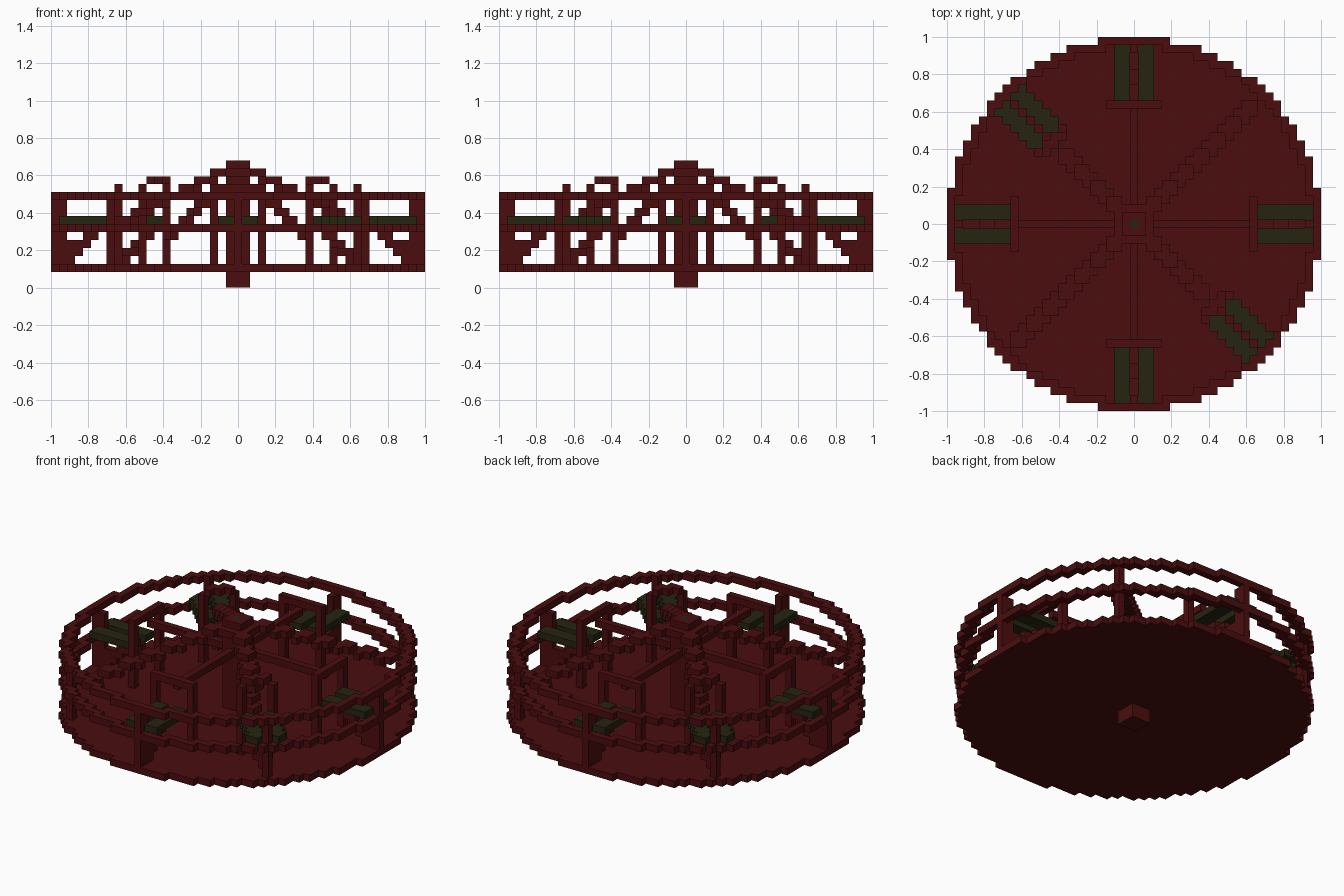
import bpy
import math

cube = bpy.data.objects.get("Cube")
if cube:
    bpy.data.objects.remove(cube, do_unlink=True)

UNIT = 2 / 47          # edge of one block
RADIUS = 23            # blocks from the centre to the rim
used = set()           # blocks already taken by a part


def material(name, colour):
    mat = bpy.data.materials.new(name)
    mat.use_nodes = True
    mat.diffuse_color = colour
    mat.node_tree.nodes["Principled BSDF"].inputs["Base Color"].default_value = colour
    return mat


red = material("dark red", (0.07, 0.004, 0.0045, 1))
olive = material("dark olive", (0.019, 0.017, 0.005, 1))

AXES = [(1, 0, 0), (0, 1, 0), (0, 0, 1)]


def blocks(name, cells, mat):
    """Make one mesh of unit blocks, keeping only the outside faces."""
    cells = set(cells) - used
    used.update(cells)
    verts, faces = {}, []
    for cell in cells:
        for a in range(3):
            for side in (0, 1):
                step = 1 if side else -1
                near = tuple(c + step * d for c, d in zip(cell, AXES[a]))
                if near in cells:
                    continue
                ring = [(0, 0), (1, 0), (1, 1), (0, 1)]
                if not side:
                    ring.reverse()
                face = []
                for u, v in ring:
                    p = list(cell)
                    p[a] += side
                    p[(a + 1) % 3] += u
                    p[(a + 2) % 3] += v
                    face.append(verts.setdefault(tuple(p), len(verts)))
                faces.append(face)
    mesh = bpy.data.meshes.new(name)
    points = [((x - 0.5) * UNIT, (y - 0.5) * UNIT, z * UNIT) for x, y, z in verts]
    mesh.from_pydata(points, [], faces)
    mesh.materials.append(mat)
    obj = bpy.data.objects.new(name, mesh)
    bpy.context.collection.objects.link(obj)


def box(xs, ys, zs):
    return [(x, y, z) for x in xs for y in ys for z in zs]


def turn(cells, times):
    """Quarter turns about the centre."""
    for _ in range(times):
        cells = [(-y, x, z) for x, y, z in cells]
    return cells


def both(cells):
    """Mirror across the diagonal."""
    return cells + [(y, x, z) for x, y, z in cells]


span = range(-RADIUS, RADIUS + 1)
disc = [(x, y) for x in span for y in span if x * x + y * y <= 550]
rim = [(x, y) for x, y in disc if x * x + y * y >= 500]

# Floor and the two rails
blocks("floor", [(x, y, 2) for x, y in disc], red)
blocks("lower_rail", [(x, y, 7) for x, y in rim], red)
blocks("upper_rail", [(x, y, 11) for x, y in rim], red)

# Central hub
blocks("hub_cap_centre", [(0, 0, 15)], olive)
middle = range(-1, 2)
blocks("hub", box(middle, middle, range(16))
       + box(range(-2, 3), range(-2, 3), [14]), red)

# Straight sides: post, bench, back frame, bracket and beam
post = box([22, 23], [0], range(3, 11))
bench = box(range(16, 23), [-2, -1, 1, 2], [8])
frame = box([15], [-3, 3], range(3, 12)) + box([15], range(-3, 4), [12])
bracket = (box([16, 17], [0], [7]) + box([18, 19], [0], [6])
           + box([19, 20, 21], [0], [5]) + box([20, 21], [0], [4])
           + [(21, 0, 3)])
beam = box(range(2, 15), [0], [11])
for n, side in enumerate(("left", "back", "right", "front")):
    blocks(side + "_rim_post", turn(post, n), red)
    blocks(side + "_bench", turn(bench, n), olive)
    blocks(side + "_bench_frame", turn(frame, n), red)
    blocks(side + "_bracket", turn(bracket, n), red)
    blocks(side + "_beam", turn(beam, n), red)


def stair(first, last, level):
    cells = []
    for i in range(first, last + 1):
        cells += [(i, i, level(i)), (i - 1, i, level(i)), (i, i - 1, level(i))]
    return cells


# Diagonals: stepped roof arms, posts, and benches on two of them
corner_post = [(16, 16, z) for z in range(3, 11)]
long_arm = stair(2, 15, lambda i: 15 - i // 2)
short_arm = (stair(2, 9, lambda i: 15 - i // 2)
             + stair(5, 9, lambda i: 15 - i))
corner_bench = [(x, y, 8) for x in range(8, 20) for y in range(8, 20)
                if 22 <= x + y <= 32 and 1 <= abs(x - y) <= 3]
corner_frame = both(box([12], [9], range(3, 13))
                    + [(11, 9, 13), (11, 10, 13), (10, 10, 13)])
corner_bracket = [(i, i, 18 - i - k) for i in range(11, 15) for k in (0, 1)]
corner_bracket += both([(i, i - 1, 18 - i) for i in range(12, 15)])
for n, side in enumerate(("back_left", "back_right", "front_right", "front_left")):
    blocks(side + "_rim_post", turn(corner_post, n), red)
    if n % 2:
        blocks(side + "_bench", turn(corner_bench, n), olive)
        blocks(side + "_bench_frame", turn(corner_frame, n), red)
        blocks(side + "_bracket", turn(corner_bracket, n), red)
    blocks(side + "_arm", turn(short_arm if n % 2 else long_arm, n), red)
